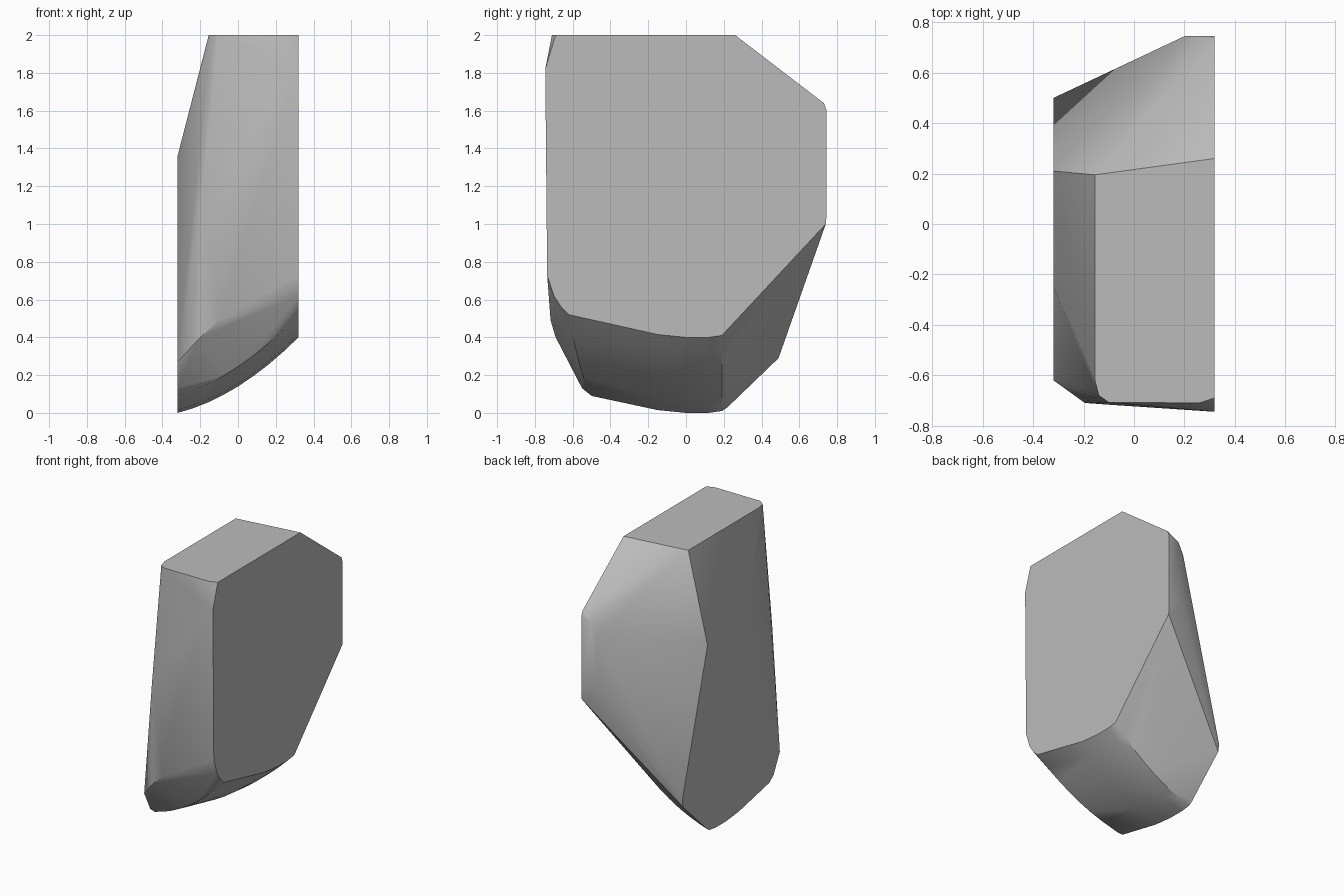
import bpy
import bmesh
import math

default_cube = bpy.data.objects.get("Cube")
if default_cube:
    bpy.data.objects.remove(default_cube, do_unlink=True)

HALF_WIDTH = 0.32
TOP = 2.0


def on_side(x, outline):
    """Place a (y, z) outline on a plane of constant x."""
    return [(x, y, z) for y, z in outline]


def on_top(outline):
    """Place an (x, y) outline on the flat top."""
    return [(x, y, TOP) for x, y in outline]


def curved_keel(steps):
    """Sweep the shallow underside profile up a curve across the width."""
    points = []
    for i in range(steps + 1):
        t = i / steps
        x = HALF_WIDTH * (2 * t - 1)
        rise = 0.4 * (0.4 * t + 0.6 * t * t)
        profile = [(-0.5 - 0.12 * t, 0.09 + 0.03 * t), (-0.15, 0.015),
                   (0, 0), (0.12, 0), (0.19, 0.01)]
        points += on_side(x, [(y, z + rise) for y, z in profile])
    return points


# Large flat split face
split_face = on_side(HALF_WIDTH, [
    (-0.69, TOP), (-0.745, 1.82), (-0.735, 0.73), (-0.7, 0.62), (-0.66, 0.56),
    (0.74, 1.0), (0.745, 1.06), (0.745, 1.6), (0.73, 1.64), (0.26, TOP)])

# Smaller flat face on the opposite side
narrow_face = on_side(-HALF_WIDTH, [
    (0.21, 1.36), (-0.25, 1.36), (-0.62, 0.27), (-0.55, 0.13),
    (0.22, 0.03), (0.49, 0.29), (0.5, 0.34)])

# Flat top
top_face = on_top([(-0.155, 0.195), (-0.155, -0.62), (-0.14, -0.68),
                   (-0.1, -0.708), (0.26, -0.71)])

# Rounded front and back corners
corners = [(-0.195, -0.71, 1.13), (-0.1, -0.717, 0.49), (-0.2, -0.69, 0.4),
           (0.2, 0.745, 1.12), (0.2, 0.745, 1.5), (0.24, 0.745, 1.58)]

bm = bmesh.new()
for point in split_face + narrow_face + top_face + corners + curved_keel(8):
    bm.verts.new(point)
hull = bmesh.ops.convex_hull(bm, input=bm.verts[:])
unused = {g for g in hull["geom_interior"] + hull["geom_unused"]
          if isinstance(g, bmesh.types.BMVert)}
bmesh.ops.delete(bm, geom=list(unused), context="VERTS")
bmesh.ops.dissolve_limit(bm, angle_limit=math.radians(0.5),
                         verts=bm.verts[:], edges=bm.edges[:])
bmesh.ops.recalc_face_normals(bm, faces=bm.faces[:])

mesh = bpy.data.meshes.new("rock")
bm.to_mesh(mesh)
bm.free()
rock = bpy.data.objects.new("rock", mesh)
bpy.context.collection.objects.link(rock)

# Plain grey stone
stone = bpy.data.materials.new("grey stone")
stone.use_nodes = True
color = (0.5, 0.5, 0.5, 1)
stone.diffuse_color = color
stone.node_tree.nodes["Principled BSDF"].inputs["Base Color"].default_value = color
mesh.materials.append(stone)

# Soft shading inside the facets, sharp rims around the flat faces
bpy.ops.object.select_all(action="DESELECT")
rock.select_set(True)
bpy.context.view_layer.objects.active = rock
bpy.ops.object.shade_smooth_by_angle(angle=math.radians(32))
